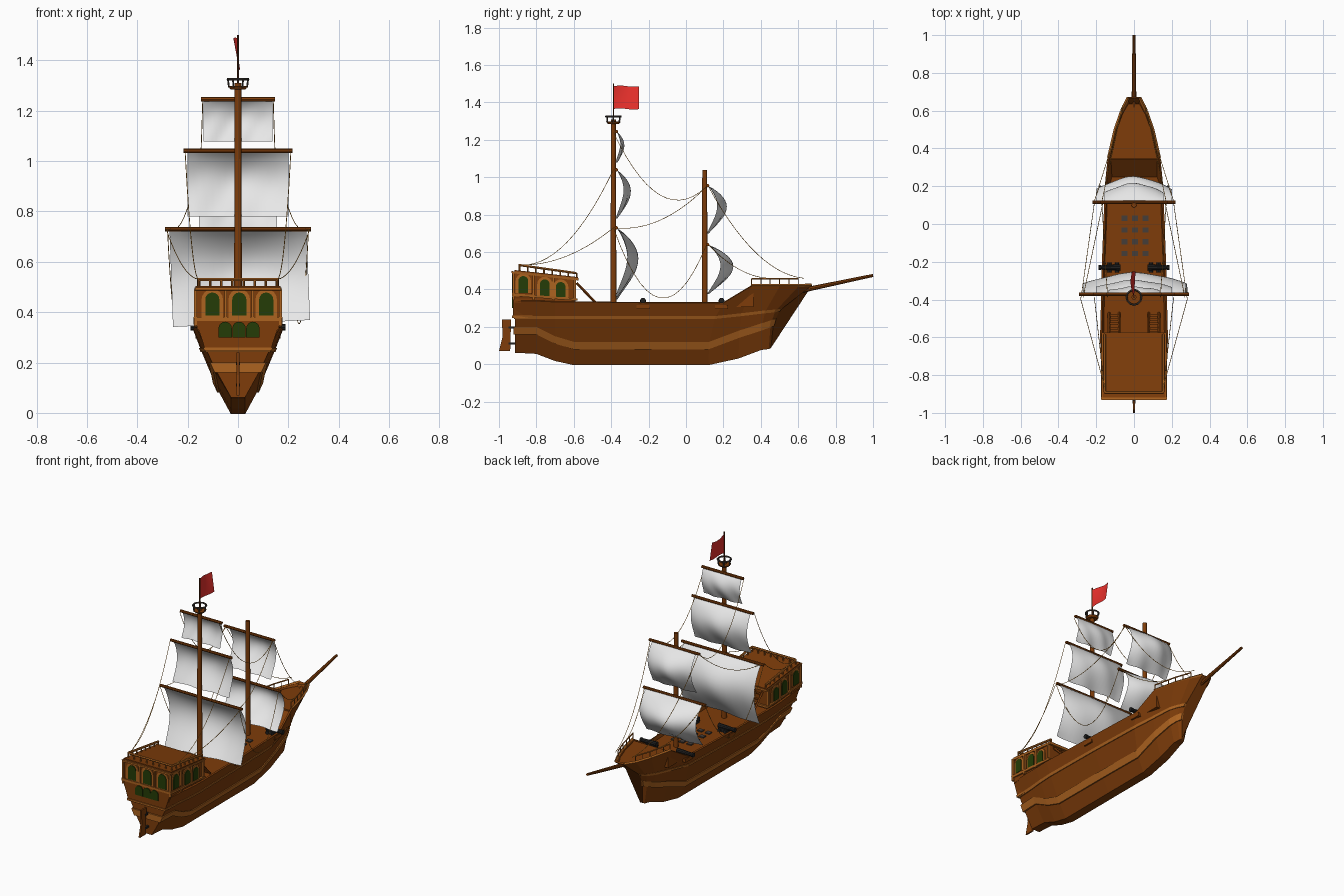
import bpy, bmesh, math
from mathutils import Vector

if "Cube" in bpy.data.objects:
    bpy.data.objects.remove(bpy.data.objects["Cube"])


def material(name, r, g, b):
    m = bpy.data.materials.new(name)
    m.use_nodes = True
    m.diffuse_color = (r, g, b, 1)
    m.node_tree.nodes["Principled BSDF"].inputs["Base Color"].default_value = (r, g, b, 1)
    return m


WOOD = material("brown wood", .21, .046, .003)
TRIM = material("light wood trim", .42, .125, .014)
DARK = material("dark wood", .09, .02, .003)
GLASS = material("green glass", .018, .045, .002)
IRON = material("black iron", .015, .015, .015)
GREY = material("grey grating", .06, .048, .04)
CLOTH = material("white sailcloth", .8, .8, .8)
RED = material("red flag", .82, .03, .025)
ROPE = material("tan rope", .62, .27, .03)


def mesh_object(name, verts, faces, mat, smooth=False):
    me = bpy.data.meshes.new(name)
    me.from_pydata([tuple(v) for v in verts], [], faces)
    bm = bmesh.new()
    bm.from_mesh(me)
    bmesh.ops.recalc_face_normals(bm, faces=bm.faces)
    for f in bm.faces:
        f.smooth = smooth
    bm.to_mesh(me)
    bm.free()
    me.materials.append(mat)
    ob = bpy.data.objects.new(name, me)
    bpy.context.collection.objects.link(ob)
    return ob


def loft(name, rings, mat, wrap=True, loop=False):
    """Skin a list of equal rings; capped at the ends unless looped."""
    n, k = len(rings[0]), len(rings)
    faces = []
    for i in range(k if loop else k - 1):
        a, b = i * n, (i + 1) % k * n
        for j in range(n if wrap else n - 1):
            q = (j + 1) % n
            faces.append((a + j, a + q, b + q, b + j))
    if not loop:
        faces += [tuple(range(n)), tuple(range((k - 1) * n, k * n))]
    return mesh_object(name, [p for r in rings for p in r], faces, mat)


def box(name, lo, hi, mat):
    (a, b, c), (d, e, f) = lo, hi
    return loft(name, [[(a, b, z), (d, b, z), (d, e, z), (a, e, z)] for z in (c, f)], mat)


def rod(name, a, b, r, mat, sides=8, r2=None):
    a, b = Vector(a), Vector(b)
    q = (b - a).to_track_quat('Z', 'Y')
    turn = [2 * math.pi * i / sides for i in range(sides)]
    rings = [[p + q @ Vector((math.cos(t) * s, math.sin(t) * s, 0)) for t in turn]
             for p, s in ((a, r), (b, r2 or r))]
    return loft(name, rings, mat)


# Hull stations: keel y, top y, keel z, lower wale z, upper wale z, top z, half width
STATIONS = [(-.91, -.91, .065, .18, .25, .34, .16), (-.8, -.8, .06, .18, .25, .34, .168),
            (-.7, -.7, .022, .13, .25, .335, .172), (-.6, -.6, 0, .1, .25, .335, .175),
            (-.2, -.2, 0, .1, .25, .33, .165), (.12, .2, 0, .1, .25, .33, .15),
            (.28, .35, .035, .16, .265, .42, .135), (.4, .5, .08, .2, .28, .42, .1),
            (.44, .6, .085, .215, .285, .42, .065), (.45, .67, .09, .225, .29, .425, .03)]
BOW = STATIONS[6:]


def hull_point(st, z, side=1):
    y0, y1, keel, _, _, top, half = st
    t = max(0, (z - keel) / (top - keel))
    b = .026 * min(1, half / .12)
    return Vector((side * (b + (half - b) * t ** .85), y0 + (y1 - y0) * t ** 3, z))


rings = [[hull_point(s, z) for z in s[5:1:-1]] + [hull_point(s, z, -1) for z in s[2:6]] for s in STATIONS]
hull = loft("hull", rings, WOOD, wrap=False)
shell = hull.modifiers.new("thickness", 'SOLIDIFY')
shell.thickness, shell.offset = .01, 0


def wale(name, level, h, out):
    path = [(s, 1) for s in STATIONS] + [(s, -1) for s in reversed(STATIONS)]
    rings = []
    for s, side in path:
        end = -1 if s is STATIONS[0] else 1 if s is STATIONS[-1] else 0
        ring = []
        for dz, o in ((-h, -.006), (-h, out), (h, out), (h, -.006)):
            ring.append(hull_point(s, s[level] + dz, side) + Vector((side * o, end * o, 0)))
        rings.append(ring)
    loft(name, rings, TRIM, loop=True)


wale("lower_wale", 3, .02, .012)
wale("upper_wale", 4, .008, .01)


# Decks
def deck(name, stations, z0, z1):
    edge = [hull_point(s, z1) for s in stations]
    outline = edge + [Vector((-p.x, p.y, 0)) for p in reversed(edge)]
    loft(name, [[(p.x * .98, p.y, z) for p in outline] for z in (z0, z1)], WOOD)


deck("main_deck", STATIONS[:7], .295, .312)
deck("fore_deck", BOW, .398, .407)
for i in range(3):
    for j in range(4):
        x, y = (i - 1) * .055 + .005, .03 - j * .062
        box("hatch_grating", (x - .016, y - .014, .31), (x + .016, y + .014, .319), GREY)


# Stern gallery, cabin and roof
def slab(name, y0, y1, half0, half1, bottom, top, mat):
    """Block with per-end heights; half0 and half1 are bottom and top half widths."""
    loft(name, [[(-h, y0, z[0]), (h, y0, z[0]), (h, y1, z[1]), (-h, y1, z[1])]
                for h, z in ((half0, bottom), (half1, top))], mat)


slab("fore_deck_ramp", .25, .36, .125, .125, (.305, .305), (.312, .407), WOOD)
slab("stern_gallery", -.925, -.82, .13, .172, (.25, .25), (.38, .38), WOOD)
slab("cabin", -.92, -.59, .163, .163, (.33, .33), (.495, .455), WOOD)
slab("cabin_sill", -.93, -.58, .174, .176, (.365, .34), (.38, .352), TRIM)
slab("cabin_eaves", -.932, -.575, .17, .172, (.487, .448), (.498, .46), TRIM)
slab("quarter_deck", -.918, -.577, .168, .168, (.49, .45), (.504, .466), WOOD)
slab("gallery_sill", -.93, -.82, .135, .137, (.248, .248), (.26, .26), TRIM)


def arch(name, origin, u, n, w, h, depth, mat):
    o, u, n = Vector(origin), Vector(u), Vector(n)
    r = w / 2
    pts = [(-r, 0), (r, 0)] + [(r * math.cos(t * math.pi / 8), h - r + r * math.sin(t * math.pi / 8)) for t in range(9)]
    loft(name, [[o + u * a + n * d + Vector((0, 0, b)) for a, b in pts] for d in (-.004, depth)], mat)


def window(origin, u, n, w, h):
    arch("window_frame", Vector(origin) - Vector((0, 0, .006)), u, n, w + .03, h + .02, .005, TRIM)
    arch("window_glass", origin, u, n, w, h, .009, GLASS)


for i in (-1, 0, 1):
    window((i * .107 + .005, -.92, .386), (1, 0, 0), (0, -1, 0), .056, .092)
    arch("gallery_window", (i * .055 + .004, -.925, .3), (1, 0, 0), (0, -1, 0), .053, .062, .006, GLASS)
for side in (-1, 1):
    for y, z, h in ((-.87, .382, .09), (-.755, .366, .088), (-.67, .36, .08)):
        window((side * .163, y, z), (0, 1, 0), (side, 0, 0), .052, h)
    for y, z in ((-.922, .49), (-.815, .475), (-.71, .465), (-.595, .452)):
        box("cabin_pillar", (side * .168 - .006, y - .006, .345), (side * .168 + .006, y + .006, z), TRIM)
    box("stern_pillar", (side * .054, -.93, .38), (side * .054 + .01, -.915, .49), TRIM)


# Railings
def railing(name, points, height, r):
    for a, b in zip(points, points[1:]):
        a, b = Vector(a), Vector(b)
        up = Vector((0, 0, height))
        rod(name + "_rail", a + up, b + up, r, TRIM, 6)
        count = max(2, round((b - a).length / .045))
        for i in range(count + 1):
            p = a.lerp(b, i / count)
            rod(name + "_post", p, p + up, r * .7, TRIM, 6)


railing("quarter_deck", [(.155, -.585, .455), (.155, -.89, .498), (-.155, -.89, .498), (-.155, -.585, .455)], .032, .007)
for side in (-1, 1):
    railing("bow", [Vector((side * (s[6] - .004), s[1], .415)) for s in BOW[:3]], .042, .004)
    for s, t in zip(BOW, BOW[1:]):
        rod("bow_gunwale", hull_point(s, s[5], side), hull_point(t, t[5], side), .008, TRIM, 4)

# Ladders to the quarter deck
for side in (-1, 1):
    for x in (.078, .132):
        rod("ladder_stringer", (side * x, -.585, .435), (side * x, -.47, .315), .007, WOOD, 4)
    for i in range(5):
        y, z = -.575 + i * .023, .42 - i * .024
        box("ladder_tread", (side * .105 - .027, y - .007, z), (side * .105 + .027, y + .007, z + .006), WOOD)

# Rudder
loft("rudder", [[(x, y, z) for y, z in ((-1, .07), (-.94, .07), (-.935, .24), (-.985, .24), (-.98, .15))]
                for x in (-.005, .005)], WOOD)
for z in (.105, .19):
    box("rudder_hinge", (-.007, -.95, z), (.007, -.9, z + .012), IRON)

# Masts and bowsprit
MAIN, FORE = -.388, .1
rod("main_mast", (0, MAIN, .3), (0, MAIN, 1.31), .016, WOOD, 12, .013)
rod("fore_mast", (0, FORE, .3), (0, FORE, 1.04), .015, WOOD, 12, .013)
rod("bowsprit", (0, .62, .395), (0, 1, .475), .013, WOOD, 8, .008)

# Lookout
rod("lookout_floor", (0, MAIN, 1.285), (0, MAIN, 1.297), .03, WOOD, 16, .039)
ring = [(.04 * math.cos(t * math.pi / 6), .04 * math.sin(t * math.pi / 6)) for t in range(12)]
for i, (x, y) in enumerate(ring):
    x2, y2 = ring[(i + 1) % 12]
    rod("lookout_rail", (x, MAIN + y, 1.325), (x2, MAIN + y2, 1.325), .005, GREY, 6)
    if i % 2 == 0:
        rod("lookout_post", (x * .9, MAIN + y * .9, 1.293), (x, MAIN + y, 1.325), .004, GREY, 6)
rod("flag_pole", (0, MAIN, 1.3), (0, MAIN, 1.5), .004, DARK, 6)


def sheet(name, shape, mat, n=16):
    verts = [shape(i / n, j / n) for j in range(n + 1) for i in range(n + 1)]
    faces = [(k, k + 1, k + n + 2, k + n + 1) for j in range(n) for k in range(j * (n + 1), j * (n + 1) + n)]
    return mesh_object(name, verts, faces, mat, True)


sheet("flag", lambda u, v: (.008 * u * (1 - v) - .018 * math.sin(u * 2.6) * v, MAIN + .137 * u,
                            1.365 + .122 * v + .003 * math.sin(u * 6)), RED)


# Yards and sails
def sail(name, y, top, bottom, yard_half, half, belly, skew=0):
    def shape(u, v):
        s = 2 * u - 1
        bulge = belly * math.sin(math.pi * v ** .85) * (.5 + .5 * math.cos(s * math.pi / 2))
        ripple = .006 * math.sin(7 * s + 5 * v) * v
        return (s * half + skew * v, y + bulge + ripple, top + (bottom - top) * v + skew * s * v)
    sheet(name + "_sail", shape, CLOTH)
    rod(name + "_yard", (-yard_half, y, top), (yard_half, y, top), .009, WOOD)


sail("main_lower", -.372, .73, .355, .29, .272, .115, .014)
sail("main_middle", -.372, 1.04, .78, .217, .2, .075)
sail("main_top", -.372, 1.245, 1.078, .147, .136, .04)
sail("fore_lower", .116, .64, .375, .22, .2, .135)
sail("fore_upper", .116, .955, .7, .178, .155, .1)


# Rigging
def rope(a, b, sag):
    cu = bpy.data.curves.new("rigging_rope", 'CURVE')
    cu.dimensions, cu.bevel_depth, cu.bevel_resolution = '3D', .0016, 1
    sp = cu.splines.new('POLY')
    sp.points.add(14)
    for i, p in enumerate(sp.points):
        t = i / 14
        v = Vector(a).lerp(Vector(b), t)
        p.co = (v.x, v.y, v.z - 4 * sag * t * (1 - t), 1)
    cu.materials.append(ROPE)
    bpy.context.collection.objects.link(bpy.data.objects.new("rigging_rope", cu))


for s in (-1, 1):
    rope((s * .285, MAIN, .73), (s * .15, -.88, .53), .05)
    rope((s * .21, MAIN, 1.04), (s * .155, -.88, .53), .13)
    rope((s * .14, MAIN, 1.24), (s * .17, .11, .95), .19)
    rope((s * .27, MAIN, .73), (s * .165, .11, .95), .07)
    rope((s * .28, MAIN, .73), (s * .21, .11, .64), .33)
    rope((s * .17, .12, .95), (s * .06, .63, .46), .11)
    rope((s * .21, .12, .64), (s * .11, .44, .46), .04)

# Cannons on carriages, each beside a ledge on the hull
for s in (-1, 1):
    for y in (-.23, .19):
        rod("cannon_barrel", (s * .072, y, .34), (s * .187, y, .34), .016, IRON, 10, .011)
        rod("cannon_muzzle", (s * .175, y, .34), (s * .188, y, .34), .014, IRON, 10)
        box("cannon_carriage", (s * .11 - .032, y - .016, .312), (s * .11 + .032, y + .016, .335), IRON)
        for x in (.09, .13):
            rod("cannon_wheels", (s * x, y - .026, .322), (s * x, y + .026, .322), .011, IRON, 8)
        edge = hull_point(STATIONS[4 if y < 0 else 5], .3).x
        box("gun_ledge", (s * edge - .014, y - .034, .295), (s * edge + .014, y + .034, .318), WOOD)
